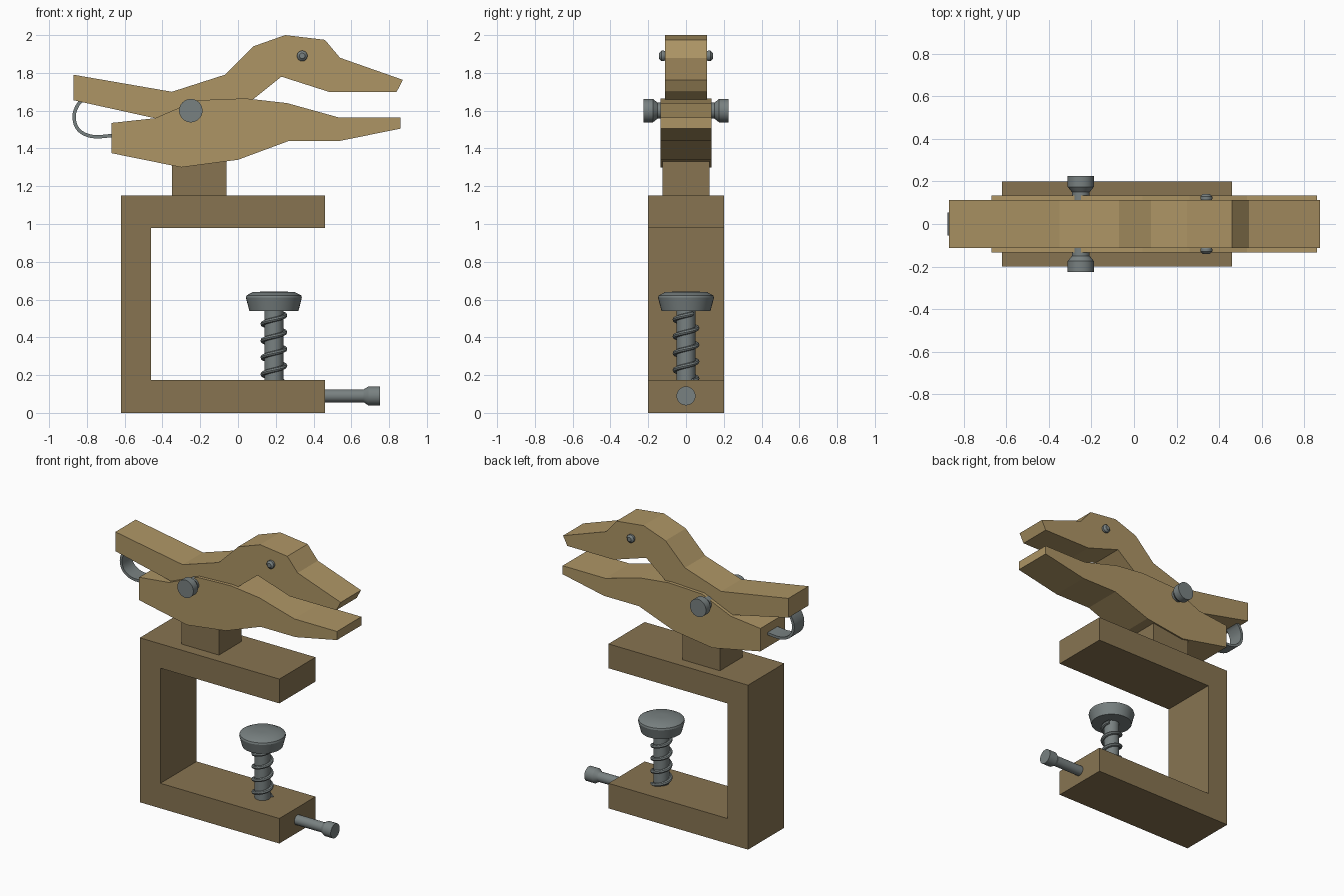
import bpy, bmesh, math
from mathutils import Matrix, Vector

if "Cube" in bpy.data.objects:
    bpy.data.objects.remove(bpy.data.objects["Cube"])


def material(name, colour):
    m = bpy.data.materials.new(name)
    m.diffuse_color = (*colour, 1)
    m.use_nodes = True
    m.node_tree.nodes["Principled BSDF"].inputs["Base Color"].default_value = m.diffuse_color
    return m


LIGHT = material("light wood", (0.42, 0.30, 0.13))
DARK = material("dark wood", (0.245, 0.175, 0.083))
METAL = material("grey metal", (0.19, 0.22, 0.22))


def finish(name, bm, mat, smooth=False):
    bmesh.ops.recalc_face_normals(bm, faces=bm.faces)
    me = bpy.data.meshes.new(name)
    bm.to_mesh(me)
    bm.free()
    me.materials.append(mat)
    ob = bpy.data.objects.new(name, me)
    bpy.context.collection.objects.link(ob)
    if smooth:
        bpy.ops.object.select_all(action='DESELECT')
        ob.select_set(True)
        bpy.context.view_layer.objects.active = ob
        bpy.ops.object.shade_smooth_by_angle(angle=math.radians(28))
    return ob


def prism(name, outline, half, mat, smooth=False):
    """Side outline (x, z) extruded across y."""
    bm = bmesh.new()
    face = bm.faces.new([bm.verts.new((x, -half, z)) for x, z in outline])
    new = bmesh.ops.extrude_face_region(bm, geom=[face])["geom"]
    bmesh.ops.translate(bm, vec=(0, 2 * half, 0),
                        verts=[v for v in new if isinstance(v, bmesh.types.BMVert)])
    return finish(name, bm, mat, smooth)


def lathe(name, profile, origin, axis, mat, sides=32):
    """Profile (radius, height) turned about an axis, with closed ends."""
    bm = bmesh.new()
    rings = [[bm.verts.new((r * math.cos(2 * math.pi * i / sides),
                            r * math.sin(2 * math.pi * i / sides), h))
              for i in range(sides)] for r, h in profile]
    for a, b in zip(rings, rings[1:]):
        for i in range(sides):
            j = (i + 1) % sides
            bm.faces.new((a[i], a[j], b[j], b[i]))
    bm.faces.new(rings[0])
    bm.faces.new(rings[-1])
    turn = Vector((0, 0, 1)).rotation_difference(Vector(axis)).to_matrix().to_4x4()
    bmesh.ops.transform(bm, matrix=Matrix.Translation(origin) @ turn, verts=bm.verts)
    return finish(name, bm, mat, True)


# C-shaped clamp frame and the post that carries the jaws
prism("clamp_frame", [(-0.62, 0), (0.46, 0), (0.46, 0.175), (-0.46, 0.175),
                      (-0.46, 0.98), (0.46, 0.98), (0.46, 1.15), (-0.62, 1.15)], 0.2, DARK)
prism("post", [(-0.35, 1.14), (-0.06, 1.14), (-0.06, 1.38), (-0.35, 1.38)], 0.125, DARK)

# Jaws
prism("lower_jaw", [(-0.67, 1.375), (-0.30, 1.30), (0, 1.34), (0.27, 1.44), (0.54, 1.44),
                    (0.86, 1.505), (0.86, 1.565), (0.53, 1.565), (0.26, 1.64), (0.04, 1.665),
                    (-0.22, 1.655), (-0.44, 1.56), (-0.67, 1.535)], 0.135, LIGHT)
prism("upper_jaw", [(-0.87, 1.655), (-0.44, 1.56), (-0.25, 1.53), (-0.05, 1.57), (0.08, 1.66),
                    (0.23, 1.78), (0.48, 1.70), (0.84, 1.70), (0.873, 1.763), (0.54, 1.88),
                    (0.46, 1.975), (0.25, 2.0), (0.08, 1.94), (-0.07, 1.79),
                    (-0.35, 1.70), (-0.87, 1.79)], 0.112, LIGHT)

# Pivot pin heads and eyes on both sides
for side, word in ((-1, "front"), (1, "back")):
    lathe("pivot_pin_" + word, [(0.042, 0), (0.042, 0.15), (0.062, 0.175), (0.062, 0.225)],
          (-0.25, 0, 1.60), (0, side, 0), METAL)
    lathe("eye_" + word, [(0.018, 0.10), (0.028, 0.118), (0.028, 0.13), (0.015, 0.142)],
          (0.34, 0, 1.89), (0, side, 0), METAL, 16)

# Clamp screw with broad pressure pad
lathe("clamp_screw", [(0.05, 0.16), (0.05, 0.54), (0.13, 0.54), (0.148, 0.61),
                      (0.145, 0.622), (0.11, 0.64), (0.03, 0.643)],
      (0.19, 0, 0), (0, 0, 1), METAL, 40)

# Side bolt
lathe("side_bolt", [(0.034, 0.44), (0.034, 0.665), (0.05, 0.69), (0.05, 0.752)],
      (0, 0, 0.09), (1, 0, 0), METAL)


# Raised spiral thread wound round the screw
def thread(name, radius, wire, z0, pitch, start, end, per_turn=28, sides=8):
    bm = bmesh.new()
    count = int((end - start) * per_turn)
    rings = []
    for k in range(count + 1):
        turns = start + (end - start) * k / count
        a = 2 * math.pi * turns
        out = Vector((math.cos(a), math.sin(a), 0))
        centre = Vector((0.19, 0, z0 + pitch * turns)) + out * radius
        rings.append([bm.verts.new(centre + wire * (
            out * math.cos(2 * math.pi * s / sides)
            + Vector((0, 0, math.sin(2 * math.pi * s / sides))))) for s in range(sides)])
    for a, b in zip(rings, rings[1:]):
        for s in range(sides):
            t = (s + 1) % sides
            bm.faces.new((a[s], a[t], b[t], b[s]))
    bm.faces.new(rings[0])
    bm.faces.new(rings[-1])
    finish(name, bm, METAL, True)


thread("screw_thread", 0.058, 0.013, 0.16, 0.089, 0.1, 4.1)

# Bent leaf spring joining the two jaw tails
ctrl = [Vector(p) for p in ((-0.815, 1.66), (-0.845, 1.635), (-0.867, 1.58), (-0.858, 1.52),
                            (-0.82, 1.48), (-0.755, 1.462), (-0.65, 1.47))]
ctrl = [2 * ctrl[0] - ctrl[1]] + ctrl + [2 * ctrl[-1] - ctrl[-2]]
path = []
for p, q, r, s in zip(ctrl, ctrl[1:], ctrl[2:], ctrl[3:]):
    for k in range(5):
        t = k / 5
        path.append(0.5 * (2 * q + (r - p) * t + (2 * p - 5 * q + 4 * r - s) * t * t
                           + (3 * q - p - 3 * r + s) * t ** 3))
path.append(ctrl[-2])
inner, outer = [], []
for i, p in enumerate(path):
    d = (path[min(i + 1, len(path) - 1)] - path[max(i - 1, 0)]).normalized()
    n = Vector((-d.y, d.x)) * 0.009
    inner.append(p + n)
    outer.append(p - n)
prism("leaf_spring", inner + outer[::-1], 0.055, METAL, True)
